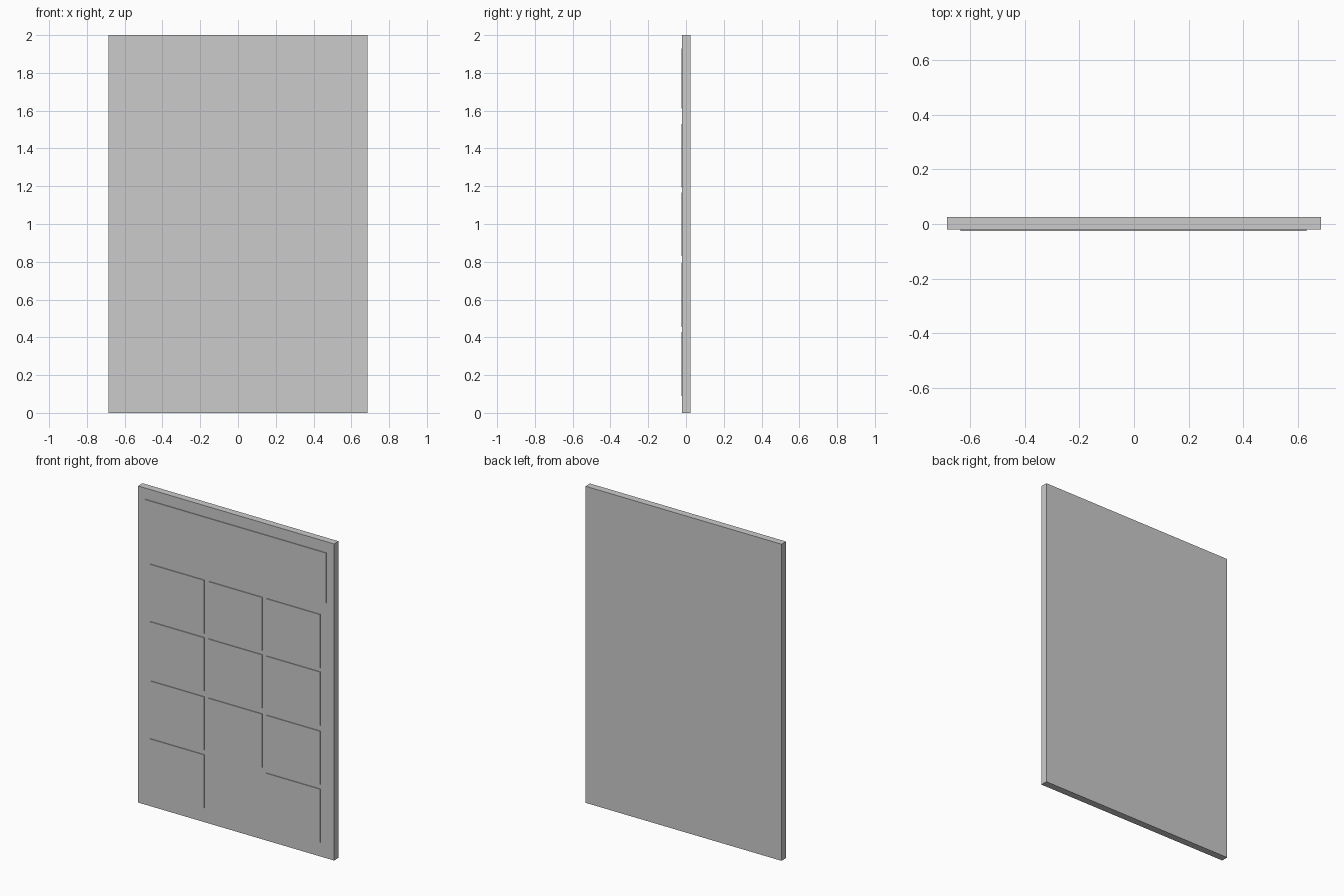
import bpy

if "Cube" in bpy.data.objects:
    bpy.data.objects.remove(bpy.data.objects["Cube"])

BODY_FRONT, BODY_BACK, RAISED = -0.02, 0.025, -0.025


def box(name, x0, x1, y0, y1, z0, z1):
    bpy.ops.mesh.primitive_cube_add(
        size=1, location=((x0 + x1) / 2, (y0 + y1) / 2, (z0 + z1) / 2))
    ob = bpy.context.object
    ob.name = name
    ob.scale = (x1 - x0, y1 - y0, z1 - z0)
    bpy.ops.object.transform_apply(location=False, rotation=False, scale=True)
    return ob


# main panel
box("panel", -0.685, 0.685, BODY_FRONT, BODY_BACK, 0, 2)

# raised wide plate at the top
box("header_plate", -0.635, 0.632, RAISED, BODY_FRONT, 1.612, 1.93)

# grid of raised tiles; the bottom middle position is left empty
columns = [(-0.598, -0.22), (-0.192, 0.186), (0.214, 0.592)]
rows = [(1.193, 1.53), (0.83, 1.167), (0.456, 0.793), (0.09, 0.427)]
for r, (z0, z1) in enumerate(rows):
    for c, (x0, x1) in enumerate(columns):
        if (r, c) != (3, 1):
            box(f"tile_{r + 1}_{c + 1}", x0, x1, RAISED, BODY_FRONT, z0, z1)
